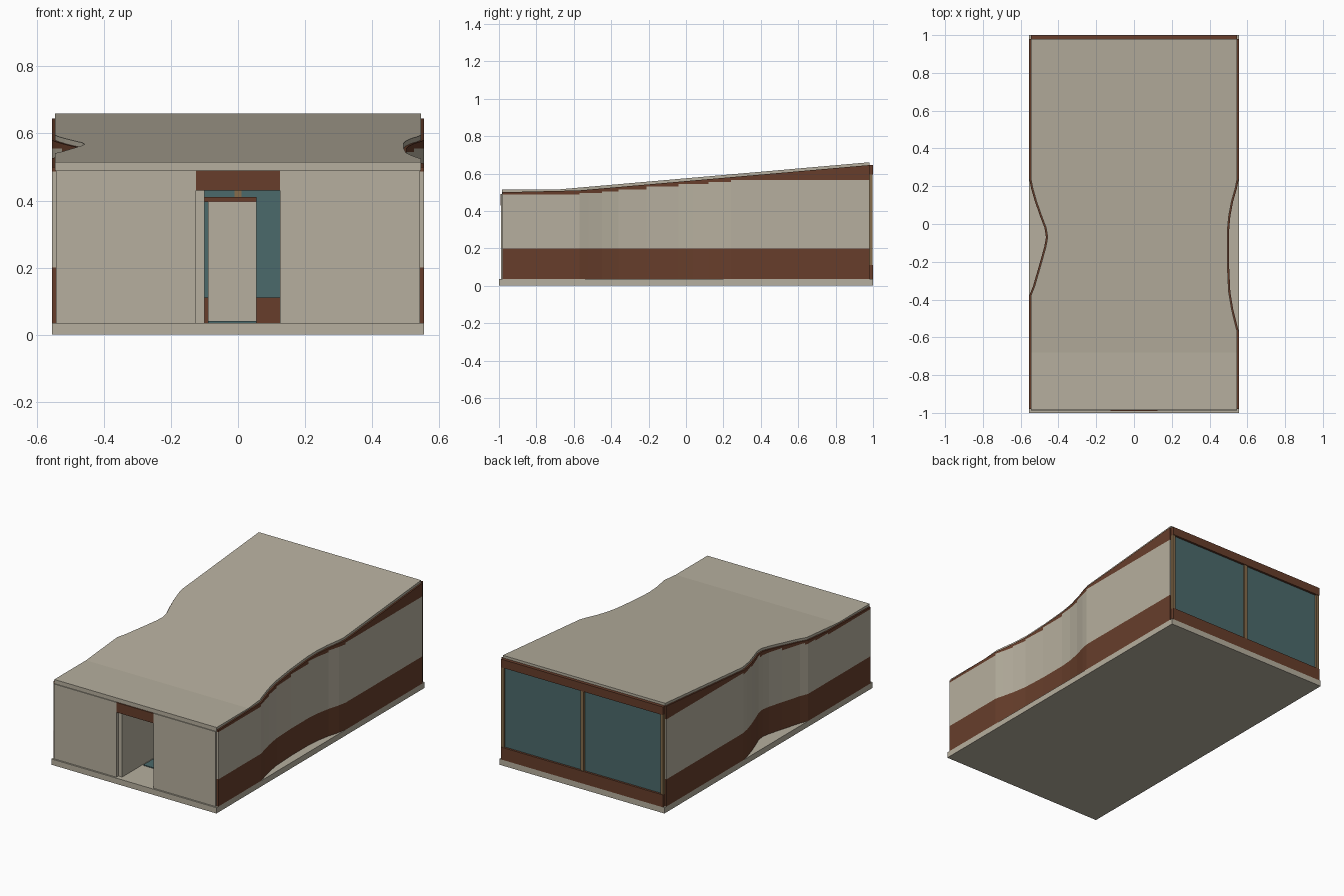
import bpy, bmesh

if "Cube" in bpy.data.objects:
    bpy.data.objects.remove(bpy.data.objects["Cube"])

def mat(name, c):
    m = bpy.data.materials.new(name)
    m.diffuse_color = (*c, 1)
    m.use_nodes = True
    m.node_tree.nodes["Principled BSDF"].inputs["Base Color"].default_value = m.diffuse_color
    return m

CREAM = mat("cream_render", (0.468, 0.429, 0.342))
BROWN = mat("brown_timber", (0.135, 0.048, 0.024))
TEAL = mat("teal_glass", (0.07, 0.142, 0.147))
TAN = mat("tan_frame", (0.24, 0.15, 0.07))

HEX = [(0, 1, 3, 2), (4, 6, 7, 5), (0, 4, 5, 1), (2, 3, 7, 6), (0, 2, 6, 4), (1, 5, 7, 3)]

def finish(name, bm, m):
    bmesh.ops.recalc_face_normals(bm, faces=bm.faces)
    me = bpy.data.meshes.new(name)
    bm.to_mesh(me)
    bm.free()
    me.materials.append(m)
    ob = bpy.data.objects.new(name, me)
    bpy.context.collection.objects.link(ob)
    return ob

def box(name, x, y, z, m):
    bm = bmesh.new()
    v = [bm.verts.new((a, b, c)) for a in x for b in y for c in z]
    for f in HEX:
        bm.faces.new([v[i] for i in f])
    return finish(name, bm, m)

def interp(pts, y):
    if y <= pts[0][0]:
        return pts[0][1]
    for (a, p), (b, q) in zip(pts, pts[1:]):
        if y <= b:
            return p + (q - p) * (y - a) / (b - a)
    return pts[-1][1]

# Plan outlines (y, half width) of the pinched side walls, and the roof line
RIGHT = [(-0.98, 0.555), (-0.57, 0.555), (-0.52, 0.542), (-0.45, 0.525), (-0.36, 0.51), (-0.21, 0.503),
         (-0.04, 0.503), (0.04, 0.51), (0.12, 0.525), (0.19, 0.545), (0.24, 0.555), (0.98, 0.555)]
LEFT = [(-0.98, 0.555), (-0.38, 0.555), (-0.33, 0.535), (-0.21, 0.5), (-0.12, 0.475), (-0.07, 0.466),
        (-0.02, 0.474), (0.04, 0.497), (0.12, 0.525), (0.19, 0.545), (0.24, 0.555), (0.98, 0.555)]
ROOF = [(-0.985, 0.515), (-0.68, 0.515), (0.98, 0.66)]
STEPS = [(-0.57, 0.487), (-0.45, 0.497), (-0.36, 0.505), (-0.21, 0.515), (-0.04, 0.53),
         (0.12, 0.545), (0.24, 0.555), (2, 0.565)]

def roof_z(y):
    return interp(ROOF, y)

def step_z(a, b):
    mid = (a + b) / 2
    return next(z for y, z in STEPS if mid < y)

def strip(name, outline, side, z0, z1, thick, m):
    """Wall band: one solid per facet; z0 and z1 are functions of (y, a, b)."""
    bm = bmesh.new()
    ys = sorted({p[0] for p in outline} | {s[0] for s in STEPS[:-1]})
    for a, b in zip(ys, ys[1:]):
        v = []
        for inset in (0, thick):
            for y in (a, b):
                x = side * (interp(outline, y) - inset)
                v += [bm.verts.new((x, y, z0(y, a, b))), bm.verts.new((x, y, z1(y, a, b)))]
        for f in HEX:
            bm.faces.new([v[i] for i in f])
    finish(name, bm, m)

# Floor slab
box("floor_slab", (-0.555, 0.555), (-1, 1), (0, 0.035), CREAM)

# Side walls: brown base, cream middle with stepped top, sloping brown fascia
for tag, outline, side in (("right", RIGHT, 1), ("left", LEFT, -1)):
    strip(tag + "_wall_base", outline, side, lambda y, a, b: 0.035, lambda y, a, b: 0.2, 0.015, BROWN)
    strip(tag + "_wall", outline, side, lambda y, a, b: 0.2, lambda y, a, b: step_z(a, b), 0.015, CREAM)
    strip(tag + "_fascia", outline, side, lambda y, a, b: step_z(a, b),
          lambda y, a, b: roof_z(y) - 0.015, 0.015, BROWN)

# Roof slab following both pinched outlines
bm = bmesh.new()
ys = sorted({p[0] for p in LEFT + RIGHT + ROOF})
rings = []
for y in ys:
    l, r, z = -interp(LEFT, y) + 0.009, interp(RIGHT, y) - 0.009, roof_z(y)
    rings.append([bm.verts.new(p) for p in ((l, y, z - 0.025), (r, y, z - 0.025), (r, y, z), (l, y, z))])
for A, B in zip(rings, rings[1:]):
    for i in range(4):
        j = (i + 1) % 4
        bm.faces.new((A[i], A[j], B[j], B[i]))
bm.faces.new(rings[0])
bm.faces.new(rings[-1])
finish("roof", bm, CREAM)

# Front wall with doorway and lintel
for tag, s in (("left", -1), ("right", 1)):
    box("front_wall_" + tag, sorted((s * 0.125, s * 0.543)), (-0.99, -0.97), (0.035, 0.49), CREAM)
box("door_lintel", (-0.125, 0.125), (-0.991, -0.97), (0.43, 0.49), BROWN)

# Interior: hall wall, low cupboard with brown top, floor mat
box("hall_wall", (-0.125, -0.1), (-0.97, -0.35), (0.035, 0.43), CREAM)
box("cupboard", (-0.09, 0.055), (-0.2, 0.1), (0.04, 0.395), CREAM)
box("cupboard_top", (-0.1, 0.055), (-0.2, 0.1), (0.395, 0.41), BROWN)
box("floor_mat", (-0.09, 0.055), (-0.78, -0.68), (0.035, 0.04), TEAL)

# Glazed back wall: sill, beam, glass and posts
box("back_sill", (-0.545, 0.545), (0.975, 1.0), (0.035, 0.11), BROWN)
box("back_beam", (-0.545, 0.545), (0.975, 1.0), (0.595, 0.645), BROWN)
box("back_glass", (-0.535, 0.535), (0.981, 0.987), (0.11, 0.595), TEAL)
for tag, x in (("left", -0.535), ("middle", 0), ("right", 0.535)):
    box("back_post_" + tag, (x - 0.01, x + 0.01), (0.977, 0.997), (0.11, 0.595), TAN)
